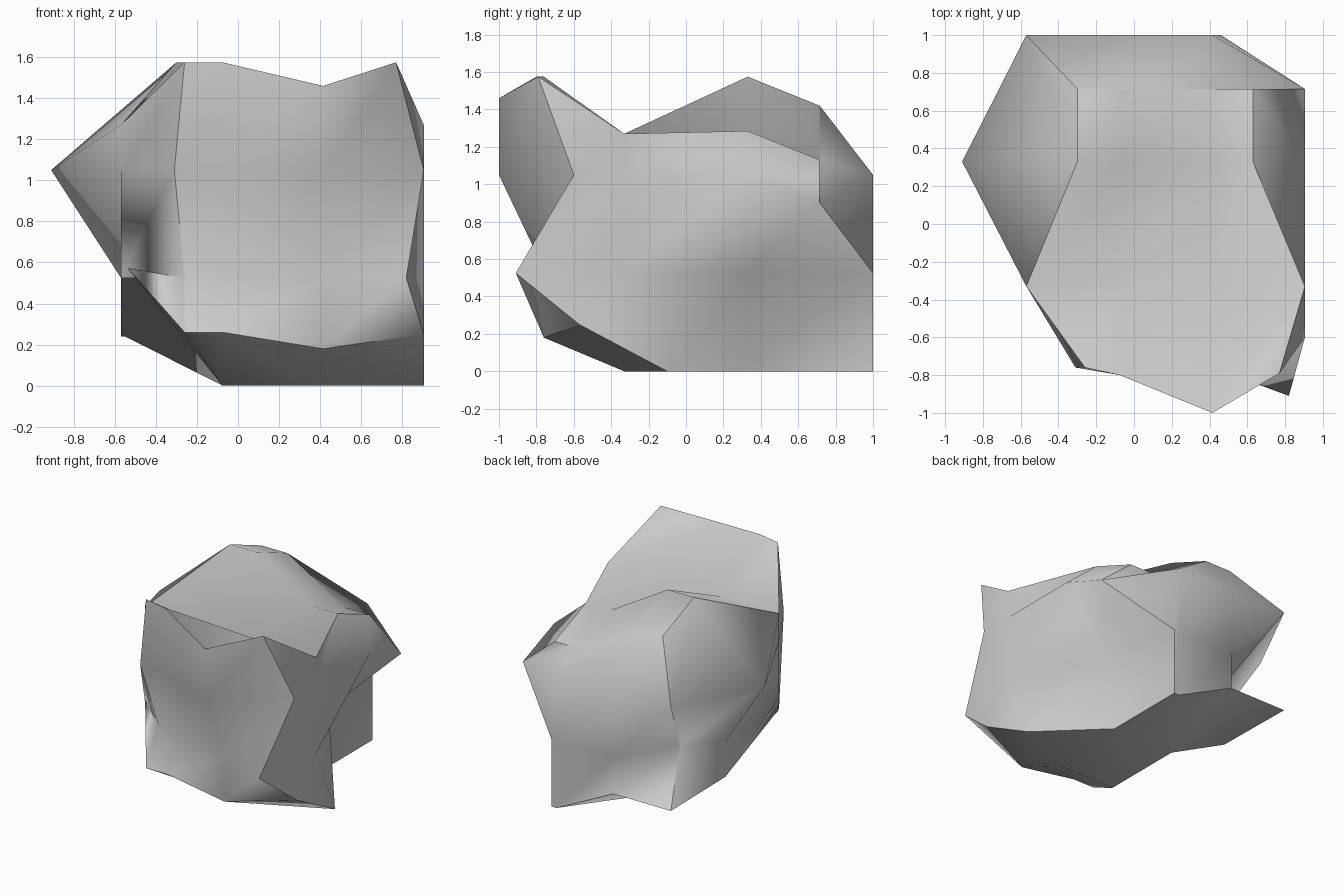
import bpy, bmesh
from itertools import product
from mathutils import Vector

cube = bpy.data.objects.get("Cube")
if cube:
    bpy.data.objects.remove(cube, do_unlink=True)

# Named lattice positions along each axis
left, midleft, midright, right = range(4)
front, near, far, back = range(4)
low, lower, upper, top = range(4)
every = tuple(range(4))
last = every[-1]

levels = ((-.57, -.075, .415, .905), (-1, -.33, .33, 1), (0, .525, 1.05, 1.575))
points = {key: Vector(levels[axis][n] for axis, n in enumerate(key))
          for key in product(every, repeat=3)
          if min(key) == left or max(key) == last}


def put(columns, rows, heights, **coords):
    """Move the chosen lattice points to new coordinates."""
    groups = [g if isinstance(g, tuple) else (g,) for g in (columns, rows, heights)]
    for key in product(*groups):
        if key in points:
            for name, value in coords.items():
                setattr(points[key], name, value)


# Chipped front face
put(left, front, every, x=-.26, y=-.76)
put(left, front, upper, x=-.31)
put(left, front, lower, y=-.6)
put(midleft, front, every, y=-.8)
put(midleft, front, lower, y=-.65)
put((left, midleft), front, low, y=-.76, z=.26)
put(midright, front, lower, y=-.75)
put(midright, front, low, y=-.76, z=.18)
put(midright, front, top, z=1.46)
put(right, front, top, x=.77, y=-.79)
put(right, front, upper, y=-.6)
put(right, front, lower, x=.82, y=-.91)
put(right, front, low, y=-.57, z=.25)

# Valley and ridge on the top
put(every, near, top, z=1.27)
put(every, back, top, y=.715, z=1.42)
put((midright, right), far, top, z=1.285)
put((midright, right), back, top, z=1.13)
put(left, (far, back), top, x=-.3)
put(right, (far, back), top, x=.63)

# Bulge and undercuts on the left
put(left, far, upper, x=-.91)
put(left, near, low, z=.61)
put(left, far, low, z=.25)
put((left, midleft), back, low, z=.24)
put(left, back, lower, x=-.34, y=.56)

# Hollow in the right rear corner
put(right, back, upper, y=.715, z=.9)
put(right, back, (low, lower), x=.46)
put(right, far, lower, x=.55)
put(right, far, low, x=.46)
put(right, near, low, y=-.1)

# Skin the six sides; the fold direction turns with the side
bm = bmesh.new()
verts = {key: bm.verts.new(co) for key, co in points.items()}
for axis, side, a, b in product(range(3), (left, last), range(last), range(last)):
    def corner(da, db):
        key = [a + da, b + db]
        key.insert(axis, side)
        return verts[tuple(key)]
    p, q, r, s = corner(0, 0), corner(1, 0), corner(1, 1), corner(0, 1)
    if (axis, side) in ((0, left), (1, back)):
        p, q, r, s = q, r, s, p
    bm.faces.new((p, q, r))
    bm.faces.new((p, r, s))
bmesh.ops.recalc_face_normals(bm, faces=bm.faces[:])

# Smooth within each side, sharp where two sides meet
for face in bm.faces:
    face.smooth = True
for key, vert in verts.items():
    for axis in range(3):
        rest = [n for i, n in enumerate(key) if i != axis]
        following = list(key)
        following[axis] += 1
        if key[axis] < last and set(rest) <= {left, last}:
            bm.edges.get((vert, verts[tuple(following)])).smooth = False

mesh = bpy.data.meshes.new("boulder")
bm.to_mesh(mesh)
bm.free()
rock = bpy.data.objects.new("boulder", mesh)
bpy.context.collection.objects.link(rock)

# Plain stone colour
stone = bpy.data.materials.new("stone grey")
stone.use_nodes = True
grey = (.6, .6, .6, 1)
stone.diffuse_color = grey
stone.node_tree.nodes["Principled BSDF"].inputs["Base Color"].default_value = grey
mesh.materials.append(stone)
